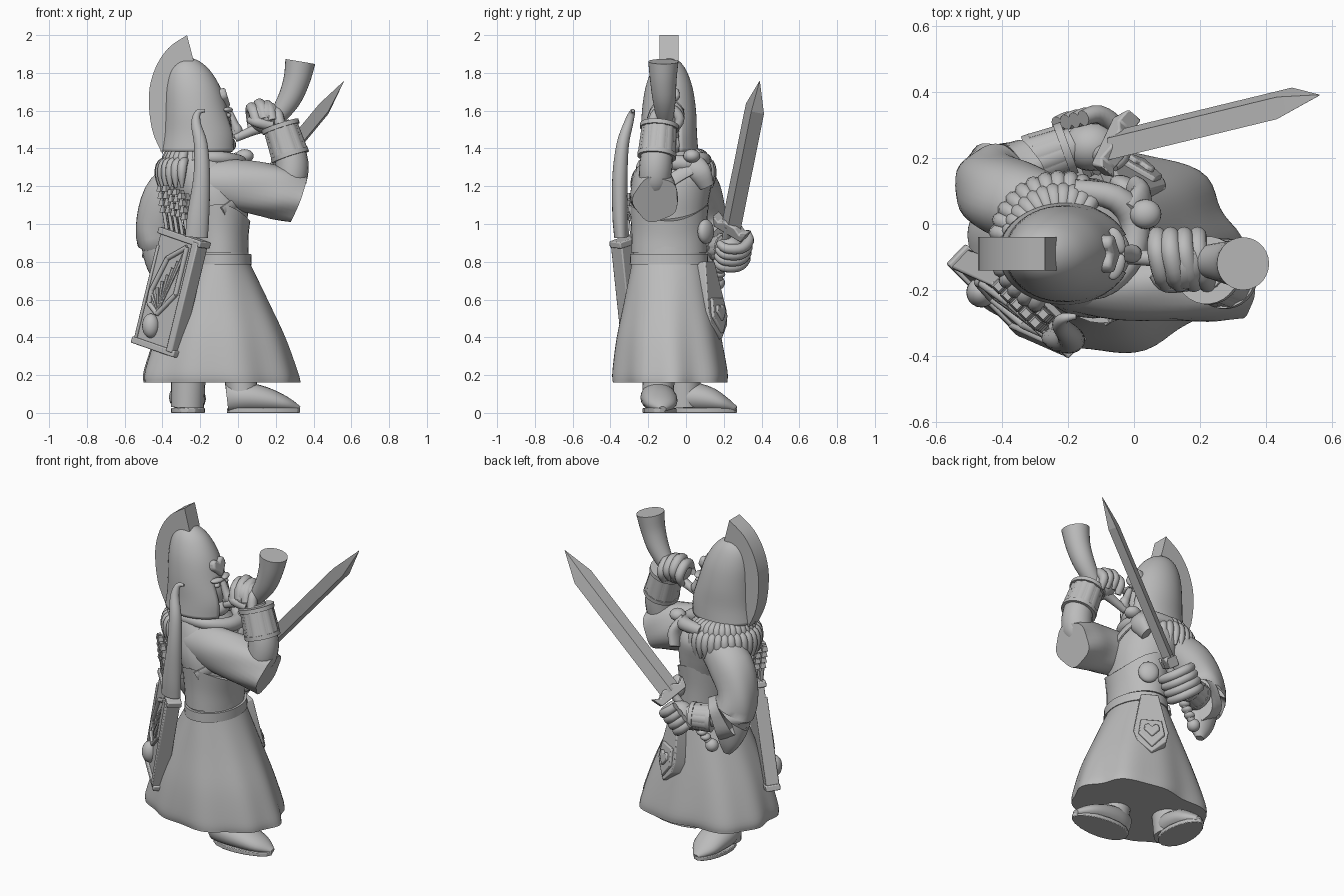
import bpy, bmesh, math
from mathutils import Vector as V, Matrix

cube = bpy.data.objects.get("Cube")
if cube:
    bpy.data.objects.remove(cube)

stone = bpy.data.materials.new("plain_grey")
stone.use_nodes = True
GREY = (0.5, 0.5, 0.5, 1)
stone.diffuse_color = GREY
stone.node_tree.nodes["Principled BSDF"].inputs["Base Color"].default_value = GREY


def finish(name, bm, angle=40, bevel=0):
    bmesh.ops.recalc_face_normals(bm, faces=bm.faces)
    mesh = bpy.data.meshes.new(name)
    bm.to_mesh(mesh)
    bm.free()
    mesh.materials.append(stone)
    ob = bpy.data.objects.new(name, mesh)
    bpy.context.collection.objects.link(ob)
    bpy.ops.object.select_all(action='DESELECT')
    ob.select_set(True)
    bpy.context.view_layer.objects.active = ob
    bpy.ops.object.shade_smooth_by_angle(angle=math.radians(angle))
    if bevel:
        mod = ob.modifiers.new("bevel", 'BEVEL')
        mod.width, mod.segments = bevel, 2
    return ob


def spline(rows, steps):
    # Catmull-Rom through rows of equal length
    out = []
    for i in range(len(rows) - 1):
        p = [rows[max(0, min(len(rows) - 1, i + k))] for k in (-1, 0, 1, 2)]
        for s in range(steps):
            t = s / steps
            out.append([0.5 * (2 * b + (c - a) * t + (2 * a - 5 * b + 4 * c - d) * t * t
                        + (3 * b - a - 3 * c + d) * t ** 3) for a, b, c, d in zip(*p)])
    return out + [list(rows[-1])]


def tube(name, rows, ref=(1, 0, 0), sides=20, steps=4, upright=False, fold=None,
         angle=50, keep=None, scoop=0):
    # rows: x, y, z, radius along ref, radius across
    rows = spline([r if len(r) == 5 else (*r, r[3]) for r in rows], steps)
    bm = bmesh.new()
    rings, last = [], len(rows) - 1
    for i, r in enumerate(rows):
        c = V(r[:3])
        t = V((0, 0, 1)) if upright else (V(rows[min(last, i + 1)][:3]) - V(rows[max(0, i - 1)][:3])).normalized()
        u = V(ref) - t * t.dot(V(ref))
        u.normalize()
        v = t.cross(u)
        ring = []
        for k in range(sides):
            a = 2 * math.pi * k / sides
            f = 1 + (fold(a, i / last) if fold else 0)
            dip = t * scoop * math.cos(2 * a) * i / last
            ring.append(bm.verts.new(c - dip + f * (u * r[3] * math.cos(a) + v * r[4] * math.sin(a))))
        rings.append(ring)
    for p, q in zip(rings, rings[1:]):
        for k in range(sides):
            n = (k + 1) % sides
            bm.faces.new((p[k], p[n], q[n], q[k]))
    if keep:
        bmesh.ops.delete(bm, geom=[f for f in bm.faces if not keep(f.calc_center_median())], context='FACES')
        bm.faces.new(rings[-1])
    else:
        bm.faces.new(rings[0][::-1])
        bm.faces.new(rings[-1])
    return finish(name, bm, angle)


def ball(name, loc, size, turn=(0, 0, 0)):
    bm = bmesh.new()
    bmesh.ops.create_uvsphere(bm, u_segments=20, v_segments=12, radius=1)
    rot = Matrix.Rotation(turn[2], 4, 'Z') @ Matrix.Rotation(turn[1], 4, 'Y')
    bm.transform(Matrix.Translation(loc) @ rot @ Matrix.Diagonal((*size, 1)))
    return finish(name, bm, 80)


def frame(o, u, w):
    u = V(u).normalized()
    w = (V(w) - u * u.dot(V(w))).normalized()
    m = Matrix((u, w, u.cross(w))).transposed().to_4x4()
    m.translation = o
    return m


def prism(name, pts, m, low, high, bevel=0.006):
    bm = bmesh.new()
    a = [bm.verts.new(m @ V((x, y, low))) for x, y in pts]
    b = [bm.verts.new(m @ V((x, y, high))) for x, y in pts]
    bm.faces.new(a)
    bm.faces.new(b)
    for i in range(len(pts)):
        j = (i + 1) % len(pts)
        bm.faces.new((a[i], a[j], b[j], b[i]))
    return finish(name, bm, 30, bevel)


def rect(x0, y0, x1, y1):
    return [(x0, y0), (x1, y0), (x1, y1), (x0, y1)]


# Robe skirt (fuller on its left side), torso, corset and belt
def pleat(a, t):
    full = .1 * max(0, math.sin(a)) * math.sin(2 * a) ** 2
    return (1 - t) * (0.03 * math.sin(9 * a + 0.6) + 0.025 * math.sin(5 * a + 2 + t) + full)


tube("robe_skirt", [(-.095, -.085, .16, .41, .295), (-.1, -.085, .22, .405, .3), (-.1, -.09, .4, .345, .275),
                    (-.1, -.09, .6, .255, .235), (-.095, -.09, .8, .155, .195)],
     sides=80, steps=5, upright=True, fold=pleat)
tube("torso", [(-.09, -.09, .78, .15, .19), (-.1, -.09, 1.0, .15, .19), (-.13, -.08, 1.15, .19, .205),
               (-.16, -.06, 1.26, .2, .2), (-.19, -.07, 1.34, .16, .16), (-.21, -.08, 1.42, .1, .1)],
     sides=32, upright=True)
tube("corset", [(-.095, -.09, .85, .15, .2), (-.1, -.09, .95, .155, .2), (-.1, -.09, 1.06, .165, .21)], sides=32,
     upright=True, scoop=.045)
tube("belt", [(-.09, -.09, .785, .163, .208), (-.09, -.09, .84, .16, .206)], sides=32, upright=True)
ball("belt_medallion", (-.02, .105, .96), (.035, .06, .065), (0, 0, 1))

# Hanging front panel with heart plate
panel = frame((-.02, .11, .8), (-.87, .5, 0), (-.06, -.17, 1))
prism("tabard", [(-.05, 0), (.05, 0), (.1, -.27), (.085, -.34), (0, -.42), (-.085, -.34), (-.1, -.27)], panel, -.05, .02)
prism("tabard_plate", [(-.06, -.2), (.06, -.2), (.075, -.3), (0, -.39), (-.075, -.3)], panel, 0, .035)
heart = [(0, -.05), (.045, .0), (.04, .03), (.02, .038), (0, .02), (-.02, .038), (-.04, .03), (-.045, .0)]
prism("tabard_heart", [(x, y - .275) for x, y in heart], panel, 0, .048)

# Feet and ankles
tube("right_shoe", [(-.058, -.15, .08, .075, .06), (.02, -.15, .085, .08, .09), (.14, -.14, .07, .068, .095),
                    (.25, -.13, .045, .042, .075), (.325, -.125, .02, .015, .02)], ref=(0, 0, 1))
tube("left_shoe", [(-.27, -.05, .08, .075, .075), (-.27, .02, .085, .08, .095), (-.265, .12, .07, .068, .095),
                   (-.26, .2, .045, .042, .075), (-.255, .265, .02, .015, .02)], ref=(0, 0, 1))
for name, x, y in (("right_sole", .135, -.14), ("left_sole", -.265, .1)):
    m = frame((x, y, 0), (1, 0, 0) if y < 0 else (0, 1, 0), (0, 1, 0) if y < 0 else (-1, 0, 0))
    prism(name, [((.195 if y < 0 else .17) * math.cos(k * .3927), (.09 - .012 * math.cos(k * .3927)) * math.sin(k * .3927))
                 for k in range(16)], m, 0, .025, .004)
tube("right_ankle", [(.025, -.15, .08, .082), (0, -.14, .3, .09)])
tube("left_ankle", [(-.268, -.01, .03, .088), (-.26, -.02, .3, .095)])

# Helmet open at the face, crest, face
helmet = tube("helmet", [(-.21, -.09, 1.385, .2, .155), (-.205, -.09, 1.48, .192, .148), (-.222, -.09, 1.6, .17, .143),
                         (-.24, -.09, 1.72, .148, .125), (-.258, -.09, 1.81, .112, .093), (-.268, -.09, 1.86, .066, .056),
                         (-.272, -.09, 1.884, .012, .01)], sides=48, upright=True,
              keep=lambda c: c.z > 1.61 or c.x < -.2 or abs(c.y + .09) > .062)
wall = helmet.modifiers.new("wall", 'SOLIDIFY')
wall.thickness = .015
crest = frame((0, -.09, 0), (1, 0, 0), (0, 0, 1))
outer = spline([(-.4, 1.37), (-.455, 1.5), (-.472, 1.68), (-.44, 1.82), (-.37, 1.93), (-.27, 2.0)], 4)
inner = spline([(-.235, 1.865), (-.3, 1.84), (-.36, 1.74), (-.375, 1.6), (-.38, 1.42)], 4)
prism("helmet_crest", outer + inner, crest, -.05, .05, 0)
ball("face", (-.15, -.09, 1.52), (.118, .11, .15))
tube("nose", [(-.045, -.09, 1.59, .018, .018), (-.02, -.09, 1.53, .025, .022), (-.005, -.09, 1.49, .028, .03),
              (-.03, -.09, 1.465, .015, .02)], ref=(0, 1, 0), sides=12)
for s in (-1, 1):
    ball("brow", (-.052, -.09 + s * .04, 1.605), (.022, .042, .014), (0, 0, s * .4))
    ball("eye", (-.052, -.09 + s * .04, 1.575), (.016, .02, .013))
prism("helmet_heart", [(x * 1.3, y * 1.3) for x, y in heart],
      frame((-.085, -.09, 1.67), (0, 1, 0), (-.3, 0, 1)), -.03, .03, .012)
ball("beard", (-.075, -.09, 1.42), (.065, .08, .05))

# Horn
tube("horn", [(-.015, -.1, 1.455, .022), (.08, -.105, 1.495, .026), (.18, -.11, 1.54, .04), (.265, -.115, 1.65, .06),
              (.31, -.12, 1.76, .07), (.33, -.12, 1.86, .08)], ref=(0, 1, 0), sides=28)


# Right arm raising the horn
def crease(a, t):
    return .05 * t * math.sin(5 * a + 6 * t)


tube("right_sleeve", [(-.2, -.16, 1.22, .11, .1), (-.05, -.18, 1.21, .13, .11), (.1, -.18, 1.19, .14, .115),
                      (.22, -.17, 1.165, .14, .125), (.32, -.16, 1.13, .125, .12)], ref=(0, 0, 1), sides=32, fold=crease)
tube("right_forearm", [(.24, -.165, 1.2, .07), (.28, -.165, 1.24, .085), (.28, -.155, 1.36, .085), (.215, -.14, 1.53, .06)])
ball("right_elbow", (.275, -.165, 1.25), (.08, .085, .085))
ball("right_palm", (.145, -.115, 1.565), (.088, .085, .085))
for i in range(4):
    x = .07 + .041 * i
    z = .03 - .02 * abs(i - 1.3) - .02
    tube("right_finger", [(x + .03, -.18, 1.55 + z, .028), (x + .015, -.15, 1.61 + z, .03), (x, -.08, 1.63 + z, .03),
                          (x, -.035, 1.58 + z, .027), (x, -.06, 1.52 + z, .018)], sides=12)
tube("right_thumb", [(.18, -.17, 1.52, .03), (.1, -.18, 1.54, .028), (.06, -.15, 1.55, .018)], ref=(0, 0, 1), sides=12)

# Left arm swung back, holding the sword
tube("left_sleeve", [(-.24, .03, 1.24, .11, .11), (-.36, .07, 1.16, .13, .12), (-.425, .1, 1.02, .115, .12),
                     (-.4, .13, .9, .13, .12), (-.32, .18, .86, .13, .085)], ref=(-.5, -.3, .6), sides=32, fold=crease)
tube("left_sleeve_drape", [(-.41, .1, .97, .11, .09), (-.4, .11, .83, .1, .08), (-.385, .125, .72, .07, .05),
                           (-.375, .13, .65, .025, .02)])
tube("left_forearm", [(-.36, .16, .88, .06), (-.18, .24, .87, .055)], ref=(0, 0, 1))
ball("left_palm", (-.13, .235, .86), (.085, .075, .08))
axis = V((.64, .15, .78)).normalized()
across = V((.6, -.3, -.45)).normalized()
out = V((.1, .95, -.25)).normalized()
grip = V((-.14, .205, .88))
for i in range(4):
    c = grip + axis * (.06 - .042 * i)
    pts = [c + out * a + across * b for a, b in ((.08, -.08), (.115, -.02), (.1, .055), (.03, .085), (-.02, .055))]
    tube("left_finger", [(*p, r) for p, r in zip(pts, (.024, .028, .028, .026, .018))], ref=axis, sides=12)

# Wrist guards, each with rims and slats
for name, a, b, r in (("right", V((.278, -.155, 1.355)), V((.222, -.14, 1.525)), .098),
                      ("left", V((-.31, .19, .87)), V((-.2, .23, .87)), .078)):
    d = (b - a).normalized()
    side = d.orthogonal().normalized()
    tube(name + "_wrist_guard", [(*a, r), (*b, r * .9)], ref=side, sides=28)
    for k in (.06, .94):
        c = a.lerp(b, k)
        tube(name + "_guard_rim", [(*(c - d * .012), r * 1.05), (*(c + d * .012), r * 1.05)], ref=side, sides=28)
    for k in range(12):
        turn = Matrix.Rotation(k * math.pi / 6, 3, d) @ side
        tube(name + "_guard_slat", [(*(a.lerp(b, .12) + turn * r * .97), .008, .018),
                                    (*(a.lerp(b, .88) + turn * r * .9), .008, .018)], ref=turn, sides=4, steps=1)

# Sword
flat = (-.384, -.815, .49)
tube("sword_blade", [(-.06, .24, .99, .06, .033), (.455, .365, 1.61, .06, .033), (.56, .39, 1.755, .002, .002)],
     ref=flat, sides=4, steps=1, angle=10)
tube("sword_grip", [(*(grip - axis * .22), .022), (*(grip + axis * .14), .024)], ref=flat, sides=12)
ball("sword_pommel", grip - axis * .25, (.038, .038, .038))
for k in range(3):
    ball("grip_ring", grip - axis * (.12 + .035 * k), (.031, .031, .022))
guard = frame(grip + axis * .13 + V((0, .015, 0)), flat, axis)
prism("sword_guard", [(-.11, .035), (-.09, -.03), (.09, -.03), (.11, .035), (.07, .01), (.035, .035), (-.035, .035),
                      (-.07, .01)], guard, -.03, .03)

# Quiver with rails, fan emblem and boss
q = frame((-.36, -.24, .64), (.69, -.69, -.24), (.21, -.08, .97))
prism("quiver", rect(-.15, -.3, .15, .3), q, -.045, .022)
prism("quiver_foot", rect(-.163, -.32, .163, -.285), q, -.05, .034)
prism("quiver_rim", rect(-.163, .28, .163, .315), q, -.05, .034)
prism("quiver_rail", rect(.105, -.3, .15, .3), q, -.045, .038)
prism("quiver_edge", rect(-.15, -.3, -.133, .22), q, -.045, .032)
fan = [(.07, .26), (-.05, .17), (-.11, -.02), (-.105, -.09), (-.03, -.13), (.07, .0)]
for a, b in zip(fan, fan[1:] + fan[:1]):
    p, e = q @ V((*a, .026)), q @ V((*b, .026))
    tube("fan_border", [(*p, .014), (*e, .014)], ref=q.col[2][:3], sides=8)
for k in range(7):
    a = V((-.03, -.12, .024))
    b = V((-.1 + .026 * k, -.04 + .042 * k, .024))
    tube("fan_rib", [(*(q @ a), .004), (*(q @ b), .011)], ref=q.col[2][:3], sides=6, steps=1)
ball("quiver_boss", q @ V((-.05, -.2, .03)), (.046, .046, .065))

# Arrows
for i in range(5):
    for j in range(2):
        foot = q @ V((-.09 + .04 * i, .25, -.03 + .035 * j))
        top = foot + V((-.045, .02, .285 + .012 * (i % 2)))
        tube("arrow_shaft", [(*foot, .01), (*top, .01)], sides=8, steps=1)
        for k in range(4):
            c = foot.lerp(top, .55 + .13 * k)
            tube("arrow_feather", [(*c, .024), (*(c + V((0, 0, .03))), .016)], sides=4, steps=1, angle=20)

# Bow limb standing beside the quiver
tube("bow_limb", [(-.22, -.345, .93, .06, .035), (-.21, -.35, 1.05, .058, .04), (-.192, -.35, 1.25, .044, .04),
                  (-.197, -.335, 1.42, .036, .033), (-.222, -.305, 1.53, .026, .025), (-.212, -.285, 1.59, .016, .016),
                  (-.175, -.28, 1.6, .008, .008)])

# Fur collar
for row, (reach, z) in enumerate(((.105, 1.385), (.14, 1.34))):
    for k in range(18):
        a = math.radians(55 + 11 * k + 5 * row)
        d = V((math.cos(a), math.sin(a), 0))
        p = V((-.22, -.06, z)) + d * reach
        tube("collar_tuft", [(*p, .018), (*(p + d * .045 + V((0, 0, -.02))), .026),
                             (*(p + d * .06 + V((0, 0, -.08))), .023), (*(p + d * .055 + V((0, 0, -.15))), .007)],
             ref=(-d.y, d.x, 0), sides=10, steps=3)

# Scarf, chest strap and brooch
tube("scarf", [(-.24, -.19, 1.35, .035), (-.1, -.19, 1.35, .035), (-.01, -.1, 1.33, .04), (.0, .01, 1.32, .045),
               (-.06, .08, 1.34, .04), (-.18, .1, 1.34, .035)], ref=(0, 0, 1))
tube("scarf_end", [(-.01, .02, 1.35, .05, .03), (.02, .07, 1.28, .06, .035), (.0, .11, 1.2, .04, .025)], ref=(0, 1, 0))
ball("brooch", (.035, .03, 1.36), (.048, .045, .036))
tube("chest_strap", [(.02, .06, 1.31, .012, .035), (.05, -.05, 1.25, .012, .035), (.03, -.19, 1.15, .012, .035),
                     (-.08, -.29, 1.06, .012, .035)], ref=(.8, -.5, 0), sides=10)
